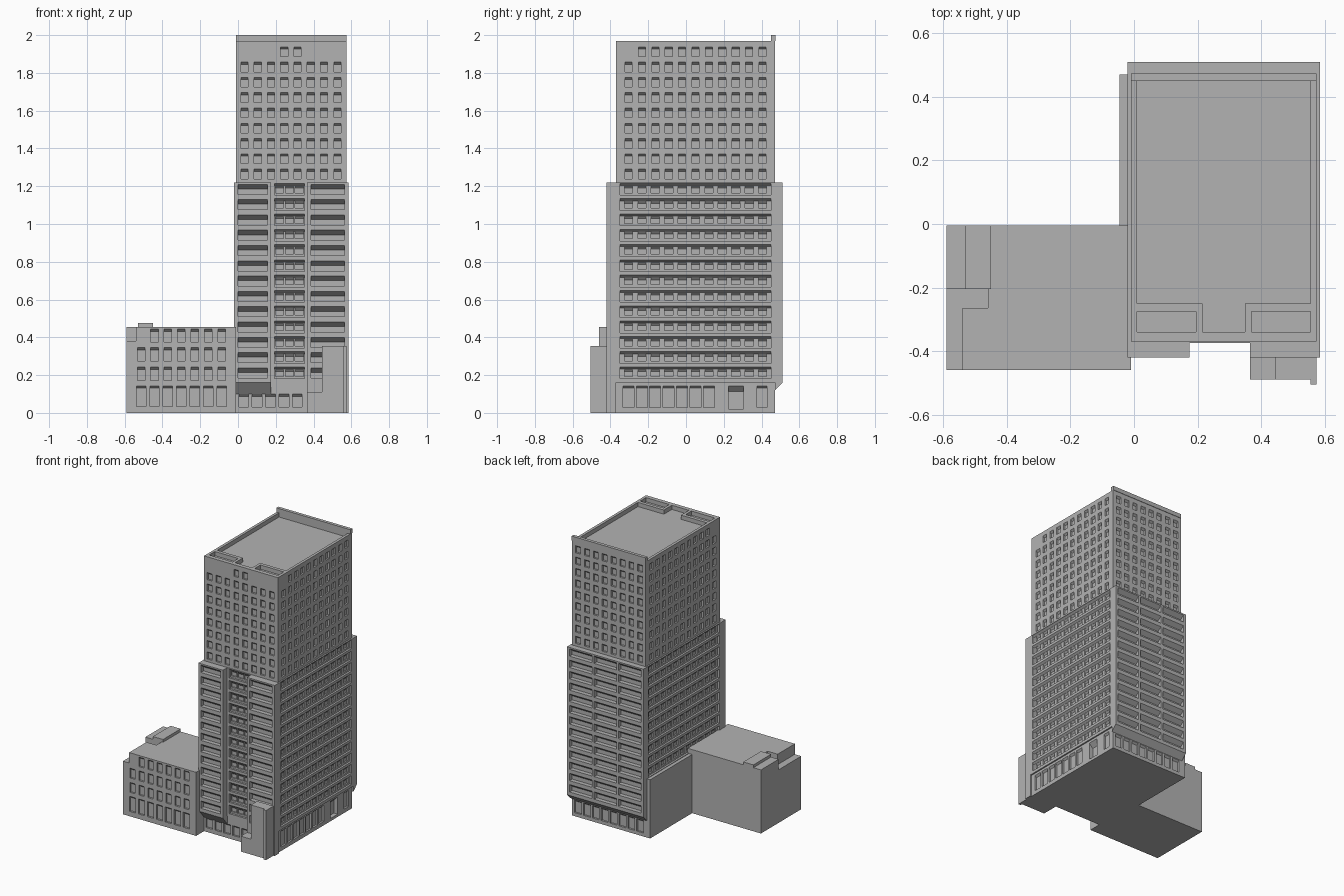
import bpy, bmesh

if "Cube" in bpy.data.objects:
    bpy.data.objects.remove(bpy.data.objects["Cube"])

concrete = bpy.data.materials.new("concrete_grey")
concrete.use_nodes = True
GREY = (0.45, 0.45, 0.45, 1)
concrete.diffuse_color = GREY
concrete.node_tree.nodes["Principled BSDF"].inputs["Base Color"].default_value = GREY


def finish(name, bm):
    bmesh.ops.remove_doubles(bm, verts=bm.verts, dist=0.00001)
    mesh = bpy.data.meshes.new(name)
    bm.to_mesh(mesh)
    bm.free()
    mesh.materials.append(concrete)
    obj = bpy.data.objects.new(name, mesh)
    bpy.context.collection.objects.link(obj)
    return obj


def hole(a0, a1, b0, b1, depth, slope=0.0, inner=()):
    """Rectangular recess with a sloping head; inner recesses sit in its back."""
    return dict(rect=(a0, a1, b0, b1), depth=depth, slope=slope, inner=inner)


def panel(bm, place, flip, rect, d, holes):
    """Flat wall with recesses, laid out on the grid of the recess edges."""
    def quad(pts):
        f = bm.faces.new([bm.verts.new(place(*p)) for p in pts])
        if flip:
            f.normal_flip()

    a0, a1, b0, b1 = rect
    us, vs = {a0, a1}, {b0, b1}
    for h in holes:
        us.update(h["rect"][:2])
        vs.update(h["rect"][2:])
    tidy = lambda s: sorted({round(v, 5) for v in s})
    us, vs = tidy(us), tidy(vs)
    for l, r in zip(us, us[1:]):
        for b, t in zip(vs, vs[1:]):
            u, v = (l + r) / 2, (b + t) / 2
            if not any(h["rect"][0] < u < h["rect"][1] and
                       h["rect"][2] < v < h["rect"][3] for h in holes):
                quad([(l, d, b), (r, d, b), (r, d, t), (l, d, t)])
    for h in holes:
        l, r, b, t = h["rect"]
        e, s = d + h["depth"], t - h["slope"]
        outer = [(l, d, b), (r, d, b), (r, d, t), (l, d, t)]
        back = [(l, e, b), (r, e, b), (r, e, s), (l, e, s)]
        for i in range(4):
            j = (i + 1) % 4
            quad([outer[i], outer[j], back[j], back[i]])
        panel(bm, place, flip, (l, r, b, s), e, h["inner"])


def block(name, x, y, z, **holes):
    """Box whose sides may carry recesses: front, right, back, left, top."""
    (x0, x1), (y0, y1), (z0, z1) = x, y, z
    sides = {
        "front": (lambda u, d, v: (u, y0 + d, v), False, (x0, x1, z0, z1)),
        "back": (lambda u, d, v: (u, y1 - d, v), True, (x0, x1, z0, z1)),
        "right": (lambda u, d, v: (x1 - d, u, v), False, (y0, y1, z0, z1)),
        "left": (lambda u, d, v: (x0 + d, u, v), True, (y0, y1, z0, z1)),
        "top": (lambda u, d, v: (u, v, z1 - d), False, (x0, x1, y0, y1)),
        "bottom": (lambda u, d, v: (u, v, z0 + d), True, (x0, x1, y0, y1)),
    }
    bm = bmesh.new()
    for side, (place, flip, rect) in sides.items():
        panel(bm, place, flip, rect, 0.0, holes.get(side, []))
    return finish(name, bm)


def wedge(name, x, profile):
    """Prism with a y-z profile running along x."""
    bm = bmesh.new()
    f = bm.faces.new([bm.verts.new((x[0], y, z)) for y, z in profile])
    ext = bmesh.ops.extrude_face_region(bm, geom=[f])["geom"]
    bmesh.ops.translate(bm, vec=(x[1] - x[0], 0, 0),
                        verts=[v for v in ext if isinstance(v, bmesh.types.BMVert)])
    bmesh.ops.recalc_face_normals(bm, faces=bm.faces)
    return finish(name, bm)


def windows(centres, width, z0, z1, depth=0.013, slope=0.012):
    return [hole(c - width / 2, c + width / 2, z0, z1, depth, slope) for c in centres]


def row(start, step, count):
    return [start + step * i for i in range(count)]


FLOOR = 0.081
TIER_X, TIER_Y = (-0.01, 0.575), (-0.37, 0.47)
MID_X = (-0.02, 0.585)
COLS_X = row(0.034, 0.0703, 8)
COLS_Y = row(-0.304, 0.0709, 11)

# Upper tower with punched windows and a sunken roof
def upper(cols, top_cols):
    out = windows(top_cols, 0.038, 1.887, 1.938)
    for k in range(1, 9):
        out += windows(cols, 0.038, 1.887 - FLOOR * k, 1.938 - FLOOR * k)
    return out


block("upper_tower", TIER_X, TIER_Y, (1.22, 1.97),
      front=upper(COLS_X, COLS_X[3:5]), back=upper(COLS_X, COLS_X),
      right=upper(COLS_Y, COLS_Y[1:]), left=upper(COLS_Y, COLS_Y[1:]),
      top=[hole(0.01, 0.555, -0.34, 0.45, 0.03)])
block("rear_parapet", TIER_X, (0.45, 0.473), (1.97, 2.0))
MIDDLE = sum(TIER_X) / 2
for side, s in (("left", 1), ("right", -1)):
    span = lambda a, b: sorted((MIDDLE + s * a, MIDDLE + s * b))
    block(side + "_roof_pit_rear_wall", span(0.0675, 0.2725), (-0.275, -0.25), (1.94, 1.97))
    block(side + "_roof_pit_side_wall", span(0.0675, 0.0875), (-0.34, -0.275), (1.94, 1.97))

# Middle tower: long window bands on the sides, balconies at front and back
def bands(a0, a1, centres):
    out = []
    for k in range(13):
        z = 1.215 - FLOOR * k
        panes = windows(centres, 0.044, z - 0.058, z - 0.012, 0.01, 0.012)
        for p in panes:
            p["rect"] = (*p["rect"][:2], z - 0.05, z - 0.0125)
        out.append(hole(a0, a1, z - 0.062, z, 0.014, 0.011, panes))
    return out


def balconies(a0, a1):
    return [hole(a0, a1, 1.157 - FLOOR * k, 1.21 - FLOOR * k, 0.03, 0.024)
            for k in range(13)]


block("middle_tower", MID_X, (-0.375, 0.51), (0.16, 1.22),
      front=bands(0.193, 0.352, row(0.22, 0.0525, 3)),
      right=bands(-0.35, 0.45, row(-0.304, 0.0709, 11)),
      left=bands(-0.35, 0.45, row(-0.304, 0.0709, 11)),
      back=balconies(0.0, 0.178) + balconies(0.195, 0.37) + balconies(0.387, 0.565))
block("front_bay_right", (-0.02, 0.175), (-0.42, -0.375), (0.16, 1.22),
      front=balconies(0.0, 0.156))
block("front_bay_left", (0.365, 0.585), (-0.42, -0.37), (0.0, 1.22),
      front=balconies(0.387, 0.563))
wedge("front_bay_slope", (-0.02, 0.175), [(-0.42, 0.16), (-0.37, 0.16), (-0.37, 0.10)])
wedge("rear_slope", MID_X, [(0.51, 0.16), (0.47, 0.16), (0.47, 0.12)])

# Ground floor with shop windows and a side door
block("ground_floor", TIER_X, TIER_Y, (0.0, 0.16),
      front=windows(row(0.03, 0.071, 5), 0.052, 0.03, 0.1),
      back=windows(COLS_X, 0.054, 0.025, 0.115),
      right=windows(row(-0.305, 0.071, 7), 0.058, 0.028, 0.143)
      + windows([0.265], 0.08, 0.02, 0.143, 0.03, 0.03)
      + windows([0.403], 0.054, 0.028, 0.143))

# Entrance pylon beside the front bay
block("entrance_pylon", (0.445, 0.575), (-0.49, -0.42), (0.0, 0.355))
block("entrance_low_block", (0.365, 0.445), (-0.49, -0.42), (0.0, 0.11))
block("entrance_fin", (0.556, 0.575), (-0.505, -0.49), (0.0, 0.355))

# Low annex with stepped roof corner
wing = row(-0.513, 0.071, 7)
block("annex_front", (-0.54, -0.01), (-0.46, -0.265), (0.0, 0.455),
      front=windows(wing, 0.05, 0.035, 0.143)
      + windows(wing, 0.04, 0.172, 0.243)
      + windows(wing, 0.04, 0.275, 0.345)
      + windows(wing[1:], 0.04, 0.375, 0.443))
block("annex_middle", (-0.46, -0.01), (-0.265, -0.205), (0.0, 0.455))
block("annex_rear", (-0.59, -0.01), (-0.205, -0.005), (0.0, 0.455))
block("annex_corner_step", (-0.59, -0.54), (-0.46, -0.265), (0.0, 0.38))
block("annex_notch_step", (-0.59, -0.46), (-0.265, -0.205), (0.0, 0.38))
block("annex_roof_box", (-0.53, -0.45), (-0.205, -0.005), (0.455, 0.475))
block("side_link_wall", (-0.045, -0.01), (-0.165, 0.47), (0.0, 0.42))
